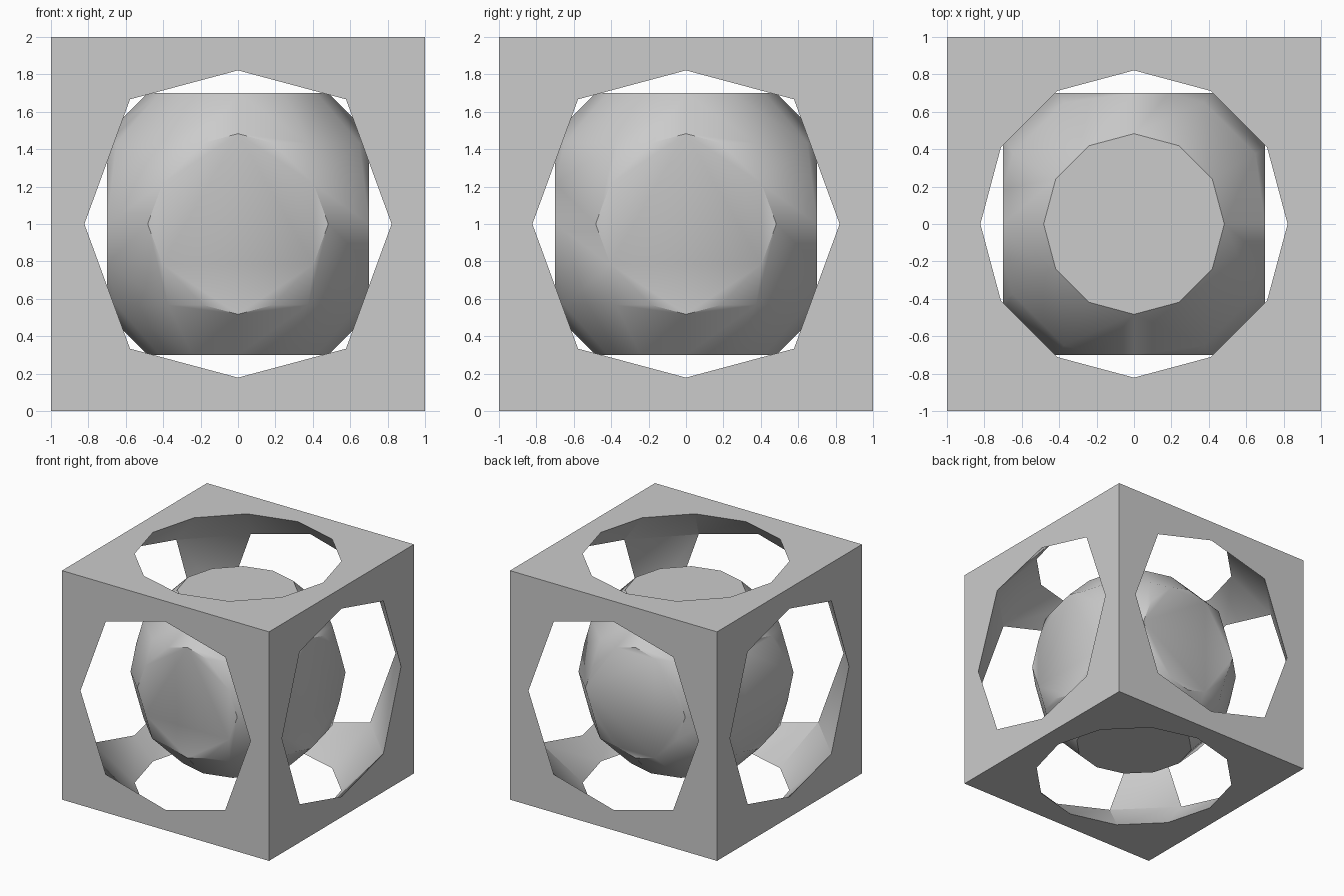
import bpy
import math

default = bpy.data.objects.get("Cube")
if default:
    bpy.data.objects.remove(default, do_unlink=True)

CENTRE = (0, 0, 1)

# Single grey for both parts
grey = bpy.data.materials.new("light grey")
grey.use_nodes = True
colour = (0.6, 0.6, 0.6, 1)
grey.diffuse_color = colour
grey.node_tree.nodes["Principled BSDF"].inputs["Base Color"].default_value = colour


def block(name, size):
    bpy.ops.mesh.primitive_cube_add(size=size, location=CENTRE)
    bpy.context.object.name = name
    return bpy.context.object


def ball(name, radius):
    bpy.ops.mesh.primitive_uv_sphere_add(segments=12, ring_count=6,
                                         radius=radius, location=CENTRE)
    bpy.context.object.name = name
    return bpy.context.object


def carve(target, cutter, operation):
    """Apply a boolean, discard the cutter, then shade the result."""
    mod = target.modifiers.new("carve", 'BOOLEAN')
    mod.operation = operation
    mod.solver = 'EXACT'
    mod.object = cutter
    bpy.ops.object.select_all(action='DESELECT')
    target.select_set(True)
    bpy.context.view_layer.objects.active = target
    bpy.ops.object.modifier_apply(modifier=mod.name)
    bpy.data.objects.remove(cutter, do_unlink=True)
    target.data.materials.clear()
    target.data.materials.append(grey)
    bpy.ops.object.shade_smooth_by_angle(angle=math.radians(31))


# Outer cube hollowed by a faceted ball that breaks through all six sides
carve(block("outer_cube_frame", 2), ball("hollow_cutter", 4 / 3), 'DIFFERENCE')

# Loose inner ball, flattened on six sides by a smaller cube
carve(ball("inner_ball", 0.866), block("flat_cutter", 1.4), 'INTERSECT')
